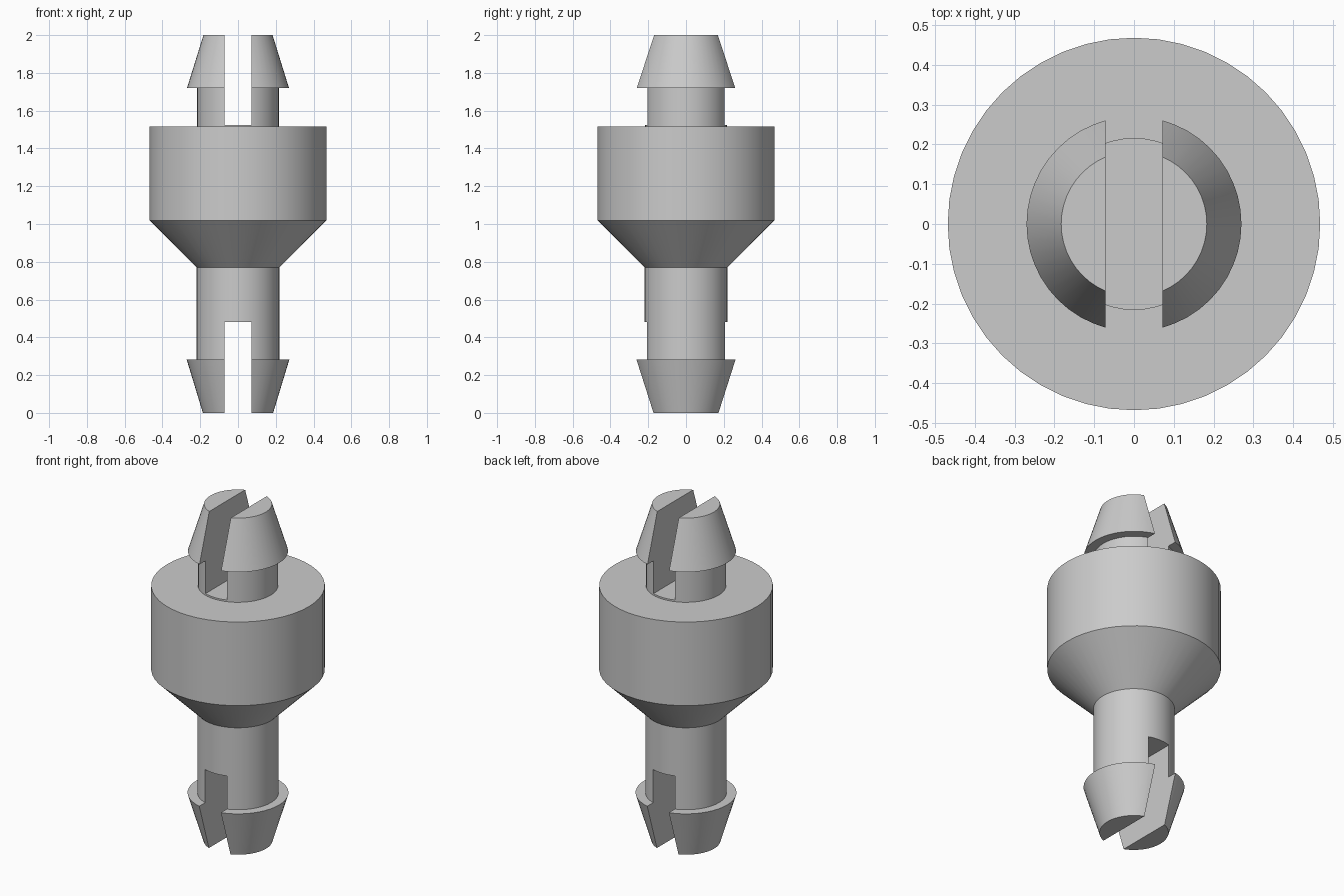
import bpy
import bmesh
from math import cos, sin, pi, radians

if "Cube" in bpy.data.objects:
    bpy.data.objects.remove(bpy.data.objects["Cube"], do_unlink=True)

SIDES = 48

grey = bpy.data.materials.new("plain grey")
grey.use_nodes = True
colour = (0.6, 0.6, 0.6, 1)
grey.diffuse_color = colour
grey.node_tree.nodes["Principled BSDF"].inputs["Base Color"].default_value = colour


def lathe(name, profile):
    """Turn (radius, height) points around z, with flat end caps."""
    bm = bmesh.new()
    rings = [[bm.verts.new((r * cos(2 * pi * i / SIDES), r * sin(2 * pi * i / SIDES), z))
              for i in range(SIDES)] for r, z in profile]
    for low, high in zip(rings, rings[1:]):
        for i in range(SIDES):
            j = (i + 1) % SIDES
            bm.faces.new((low[i], low[j], high[j], high[i]))
    bm.faces.new(rings[0][::-1])
    bm.faces.new(rings[-1])
    mesh = bpy.data.meshes.new(name)
    bm.to_mesh(mesh)
    bm.free()
    mesh.materials.append(grey)
    obj = bpy.data.objects.new(name, mesh)
    bpy.context.collection.objects.link(obj)
    return obj


def slot_cutter(name, z0, z1):
    """Box running front to back through the shaft."""
    bpy.ops.mesh.primitive_cube_add(size=1, location=(0, 0, (z0 + z1) / 2))
    box = bpy.context.object
    box.name = name
    box.scale = (0.142, 1.4, z1 - z0)
    return box


# Body: barbed lower clip, shaft, cone, collar, barbed upper clip
body = lathe("double_ended_clip", [
    (0.186, 0), (0.272, 0.283), (0.219, 0.283), (0.219, 0.77),
    (0.468, 1.018), (0.468, 1.515), (0.216, 1.515), (0.216, 1.72),
    (0.27, 1.72), (0.183, 2.0)])

# Slots that split both clip ends into two prongs
cutters = [slot_cutter("lower_slot_cutter", -0.2, 0.48),
           slot_cutter("upper_slot_cutter", 1.525, 2.2)]
bpy.context.view_layer.objects.active = body
for cutter in cutters:
    mod = body.modifiers.new(cutter.name, 'BOOLEAN')
    mod.operation = 'DIFFERENCE'
    mod.solver = 'EXACT'
    mod.object = cutter
    bpy.ops.object.modifier_apply(modifier=mod.name)
for cutter in cutters:
    bpy.data.objects.remove(cutter, do_unlink=True)

# Smooth round walls with crisp edges
bpy.ops.object.select_all(action='DESELECT')
body.select_set(True)
bpy.context.view_layer.objects.active = body
bpy.ops.object.shade_smooth_by_angle(angle=radians(25))
